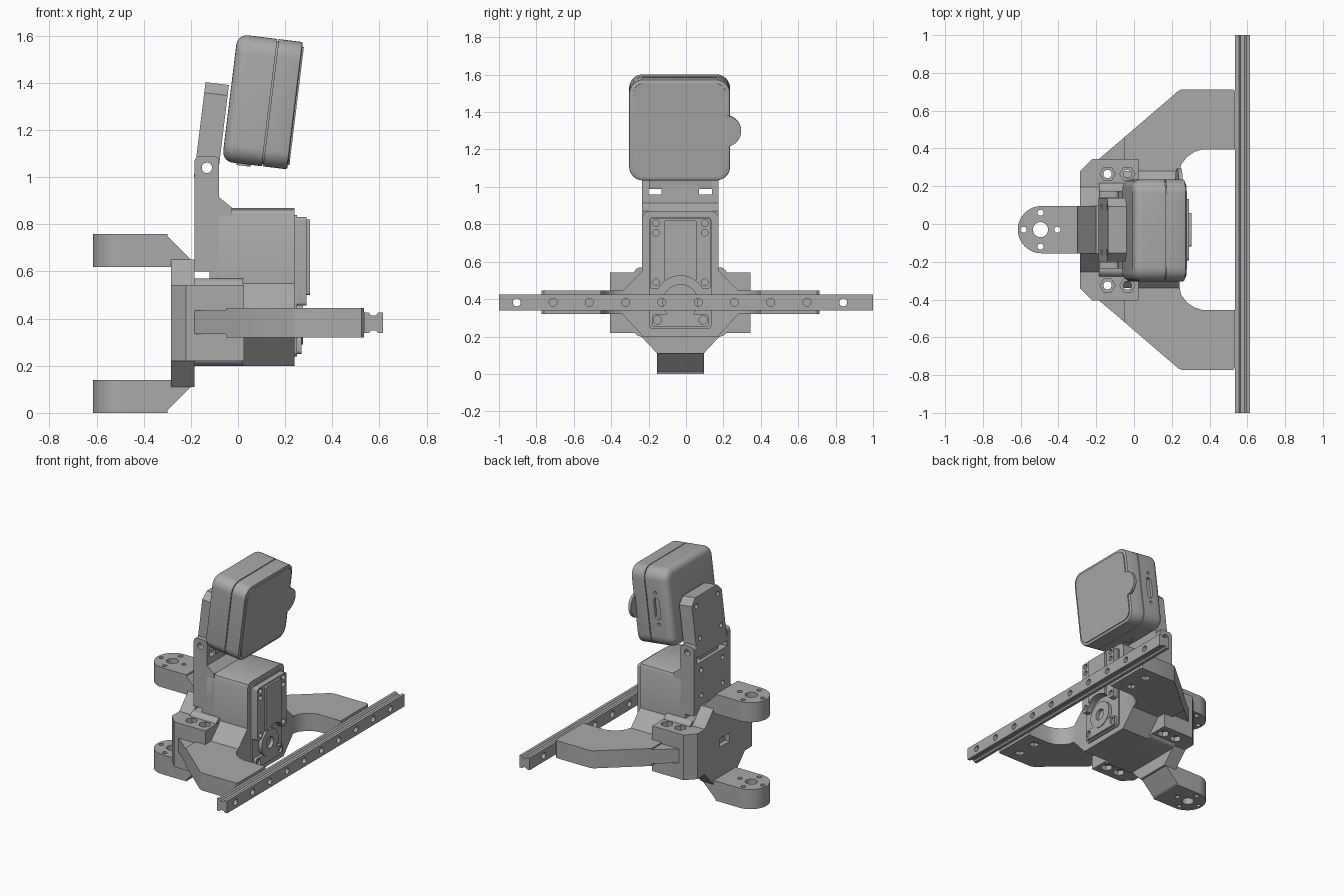
import bpy
import bmesh
from math import cos, sin, pi, radians

if "Cube" in bpy.data.objects:
    bpy.data.objects.remove(bpy.data.objects["Cube"])

grey = bpy.data.materials.new("plain_grey")
grey.use_nodes = True
COLOUR = (0.4, 0.4, 0.4, 1)
grey.diffuse_color = COLOUR
grey.node_tree.nodes["Principled BSDF"].inputs["Base Color"].default_value = COLOUR

MID_Y = -0.03   # symmetry plane of the mechanism
MID_Z = 0.38    # height of the arm plane
TILT = radians(7)
parts = []


def circle(u, v, r, n=32):
    return [(u + r * cos(2 * pi * i / n), v + r * sin(2 * pi * i / n)) for i in range(n)]


def rounded_rect(u, v, hu, hv, r, n=8):
    pts = []
    for q, (su, sv) in enumerate([(1, 1), (-1, 1), (-1, -1), (1, -1)]):
        for i in range(n + 1):
            a = pi / 2 * (q + i / n)
            pts.append((u + su * (hu - r) + r * cos(a), v + sv * (hv - r) + r * sin(a)))
    return pts


def rect(u0, u1, v0, v1):
    return [(u0, v0), (u1, v0), (u1, v1), (u0, v1)]


def mirrored(half):
    # Closes a half outline by mirroring its second coordinate
    return half + [(u, -v) for u, v in reversed(half)]


def prism(name, polys, axis, lo, hi, keep=True):
    # Extrudes outlines along an axis: x uses (y, z), y uses (x, z), z uses (x, y)
    place = {"x": lambda u, v, w: (w, u, v),
             "y": lambda u, v, w: (u, w, v),
             "z": lambda u, v, w: (u, v, w)}[axis]
    bm = bmesh.new()
    for poly in polys:
        a = [bm.verts.new(place(u, v, lo)) for u, v in poly]
        b = [bm.verts.new(place(u, v, hi)) for u, v in poly]
        bm.faces.new(a)
        bm.faces.new(b)
        for i in range(len(a)):
            j = (i + 1) % len(a)
            bm.faces.new((a[i], a[j], b[j], b[i]))
    bmesh.ops.recalc_face_normals(bm, faces=bm.faces)
    mesh = bpy.data.meshes.new(name)
    bm.to_mesh(mesh)
    bm.free()
    mesh.materials.append(grey)
    obj = bpy.data.objects.new(name, mesh)
    bpy.context.collection.objects.link(obj)
    if keep:
        parts.append(obj)
    return obj


def cut(obj, polys, axis, lo, hi):
    cutter = prism("cutter", polys, axis, lo, hi, keep=False)
    cutter.hide_render = True
    mod = obj.modifiers.new("cut", "BOOLEAN")
    mod.operation = "DIFFERENCE"
    mod.solver = "EXACT"
    mod.object = cutter
    bpy.context.view_layer.objects.active = obj
    bpy.ops.object.modifier_apply(modifier=mod.name)
    bpy.data.objects.remove(cutter)


def round_end(obj, x, r, seg=5):
    bm = bmesh.new()
    bm.from_mesh(obj.data)
    edges = [e for e in bm.edges if all(abs(v.co.x - x) < 1e-4 for v in e.verts)]
    bmesh.ops.bevel(bm, geom=edges, offset=r, segments=seg, profile=0.5, affect="EDGES")
    bm.to_mesh(obj.data)
    bm.free()


# Linear rail with grooved sides and mounting holes
half = [(0.535, 0.043), (0.555, 0.043), (0.565, 0.032), (0.585, 0.032), (0.595, 0.043), (0.615, 0.043)]
rail = prism("rail", [[(x, z + 0.382) for x, z in mirrored(half)]], "y", -1, 1)
cut(rail, [circle(-0.905 + 0.194 * i, 0.382, 0.021, 20) for i in range(10)], "x", 0.5, 0.7)

# Two side arms reaching out to the rail
for side, s in (("left", 1), ("right", -1)):
    outline = [(-0.05, 0.2), (-0.05, 0.49), (0.235, 0.735), (0.255, 0.743), (0.525, 0.743), (0.535, 0.73),
               (0.535, 0.425), (0.36, 0.425), (0.32, 0.412), (0.28, 0.385), (0.25, 0.345), (0.24, 0.3), (0.24, 0.2)]
    arm = prism(side + "_arm", [[(x, s * y) for x, y in outline]], "z", 0.32, 0.445)
    cut(arm, [rect(0.4, 0.45, s * y, s * (y + 0.05)) for y in (0.48, 0.63)], "z", 0.3, 0.35)
    root = [(-0.185, 0.2), (-0.185, 0.375), (-0.04, 0.498), (-0.04, 0.2)]
    prism(side + "_arm_root", [[(x, s * y) for x, y in root]], "z", 0.335, 0.435)

# Bracket with clamping ears, bolted through
ears = prism("clamp_ears", [mirrored([(-0.285, 0.31), (-0.22, 0.375), (0.025, 0.375)])], "z", 0.22, 0.542)
bolts = [(x, y) for x in (-0.14, -0.035) for y in (-0.295, 0.295)]
cut(ears, [circle(x, y, 0.022, 24) for x, y in bolts], "z", 0, 1)
cut(ears, [circle(x, y, 0.04, 6) for x, y in bolts], "z", 0.505, 0.6)
cut(ears, [circle(x, y, 0.04, 6) for x, y in bolts], "z", 0.2, 0.255)
for arm_root in [p for p in parts if "arm_root" in p.name]:
    s = 1 if "left" in arm_root.name else -1
    cut(arm_root, [circle(x, 0.295 * s, 0.022, 24) for x in (-0.14, -0.035)], "z", 0, 1)
for arm in [p for p in parts if p.name in ("left_arm", "right_arm")]:
    s = 1 if "left" in arm.name else -1
    cut(arm, [circle(-0.035, 0.295 * s, 0.022, 24)], "z", 0, 1)

octagon = [(y, MID_Z + z) for y, z in [(0.125, 0.27), (0.225, 0.163), (0.225, -0.163), (0.125, -0.27)]]
octagon += [(-y, z) for y, z in reversed(octagon)]
plate = prism("bracket_plate", [octagon], "x", -0.285, -0.185)
for body in (plate, ears):
    cut(body, [rect(-0.055, 0.055, 0.35, 0.41)], "x", -0.4, -0.25)
prism("servo_cradle", [rounded_rect(0, 0.385, 0.25, 0.185, 0.04)], "x", -0.185, 0.022)

# Fork tabs with horn holes, above and below
for name, s in (("upper", 1), ("lower", -1)):
    z0, z1 = sorted((MID_Z + s * 0.24, MID_Z + s * 0.38))
    head = [(-0.3, -0.125), (-0.3, 0.125)]
    head += [(-0.49 - 0.125 * sin(pi * i / 24), 0.125 * cos(pi * i / 24)) for i in range(25)]
    tab = prism(name + "_tab", [head], "z", z0, z1)
    holes = [circle(-0.495, 0, 0.04)]
    holes += [circle(-0.495 + 0.09 * cos(k * pi / 2), 0.09 * sin(k * pi / 2), 0.016, 20) for k in range(4)]
    cut(tab, holes, "z", -0.1, 1)
    web = [(-0.31, 0.38), (-0.185, 0.255), (-0.185, 0.1), (-0.285, 0.1), (-0.285, 0.24), (-0.31, 0.24)]
    prism(name + "_tab_web", [[(x, MID_Z + s * z) for x, z in web]], "y", -0.125, 0.125)

# Servo housing with flared flanks
flank = [(0.17, 0.87), (0.195, 0.86), (0.205, 0.835), (0.205, 0.55), (0.31, 0.445), (0.31, 0.32), (0.2, 0.2)]
prism("servo_housing", [flank + [(-y, z) for y, z in reversed(flank)]], "x", -0.08, 0.24)

# Servo face: base plate, raised cover around the horn, lower strip
prism("servo_face", [rounded_rect(0, 0.54, 0.165, 0.3, 0.02)], "x", 0.235, 0.25)
cover = prism("servo_cover", [rounded_rect(0, 0.643, 0.162, 0.188, 0.015)], "x", 0.24, 0.29)
cut(cover, [circle(0, 0.39, 0.135, 48)], "x", 0.2, 0.4)
cut(cover, [circle(y, z, 0.018, 16) for y in (-0.13, 0.13) for z in (0.49, 0.755, 0.805)], "x", 0.265, 0.4)
ridge = prism("servo_ridge", [rounded_rect(0, 0.66, 0.088, 0.16, 0.01)], "x", 0.28, 0.305)
cut(ridge, [circle(0, 0.39, 0.135, 48)], "x", 0.2, 0.4)
strip = prism("servo_lower_strip", [rounded_rect(0, 0.285, 0.15, 0.035, 0.015)], "x", 0.24, 0.27)
cut(strip, [circle(y, 0.288, 0.022, 20) for y in (-0.122, 0.122)], "x", 0.255, 0.4)
horn = prism("servo_horn", [circle(0, 0.385, 0.095, 48)], "x", 0.24, 0.275)
cut(horn, [circle(0, 0.385, 0.04)], "x", 0.25, 0.4)

# Neck rising to the hinge
neck = prism("neck", [[(-0.185, 0.6), (-0.185, 0.96), (-0.08, 0.96), (-0.08, 0.915), (-0.025, 0.87),
                       (-0.025, 0.56), (-0.12, 0.56), (-0.12, 0.6)]], "y", -0.205, 0.205)
cut(neck, [circle(y, z, 0.017, 20) for y in (-0.12, 0.12) for z in (0.72, 0.9)], "x", -0.3, -0.13)
prism("hinge_tongue", [rect(-0.16, -0.085, 0.95, 1.01)], "y", -0.1, 0.1)
ear_side = [(-0.185, 0.93), (-0.08, 0.93)] + [
    (x, z) for x, z in rounded_rect(-0.1325, 1.0, 0.0525, 0.09, 0.025) if z > 1.0]
for name, y in (("right", -0.205), ("left", 0.17)):
    ear = prism(name + "_hinge_ear", [ear_side], "y", y, y + 0.035)
    cut(ear, [circle(-0.132, 1.04, 0.022, 24)], "y", -1, 1)

# Tilted camera holder
w, top = 0.168, 0.36
holder = prism("camera_holder", [[(-w, -0.045), (w, -0.045), (w, top - 0.045), (w - 0.045, top),
                                  (0.045 - w, top), (-w, top - 0.045)]], "x", -0.05, 0.05)
cut(holder, [circle(0, 0, 0.022, 24)], "y", -1, 1)
cut(holder, [circle(y, z, 0.016, 20) for y in (-0.12, 0.12) for z in (0.08, 0.3)], "x", -0.1, -0.02)
holder.location = (-0.132, 0, 1.04)
holder.rotation_euler.y = TILT

# Two-shell camera with a seam, a front panel and a round tab
rear = prism("camera_rear_shell", [rounded_rect(0, 0, 0.27, 0.272, 0.075)], "x", -0.143, 0.027)
round_end(rear, -0.143, 0.045)
cut(rear, [rounded_rect(-0.045, 0, 0.022, 0.075, 0.0215)]
    + [circle(-0.045, z, 0.011, 16) for z in (-0.11, 0.11)], "y", 0.25, 0.4)
front = prism("camera_front_shell", [rounded_rect(0, 0, 0.27, 0.272, 0.075)], "x", 0.033, 0.136)
round_end(front, 0.136, 0.008, 2)
camera = [rear, front,
          prism("camera_core", [rounded_rect(0, 0, 0.262, 0.264, 0.07)], "x", 0, 0.05),
          prism("camera_front_panel", [rounded_rect(0, 0, 0.25, 0.252, 0.06)], "x", 0.12, 0.143),
          prism("camera_round_tab", [circle(0.245, -0.005, 0.084, 48)], "x", 0.122, 0.143),
          prism("camera_button", [circle(-0.05, 0, 0.03, 24)], "z", -0.28, -0.25)]
for obj in camera:
    obj.location = (0.107, -0.004, 1.32)
    obj.rotation_euler.y = TILT

# Centre the mechanism on its plane and shade
for obj in parts:
    if obj != rail:
        obj.location.y += MID_Y
bpy.ops.object.select_all(action="DESELECT")
for obj in parts:
    obj.select_set(True)
bpy.context.view_layer.objects.active = rail
bpy.ops.object.shade_smooth_by_angle(angle=radians(25))
